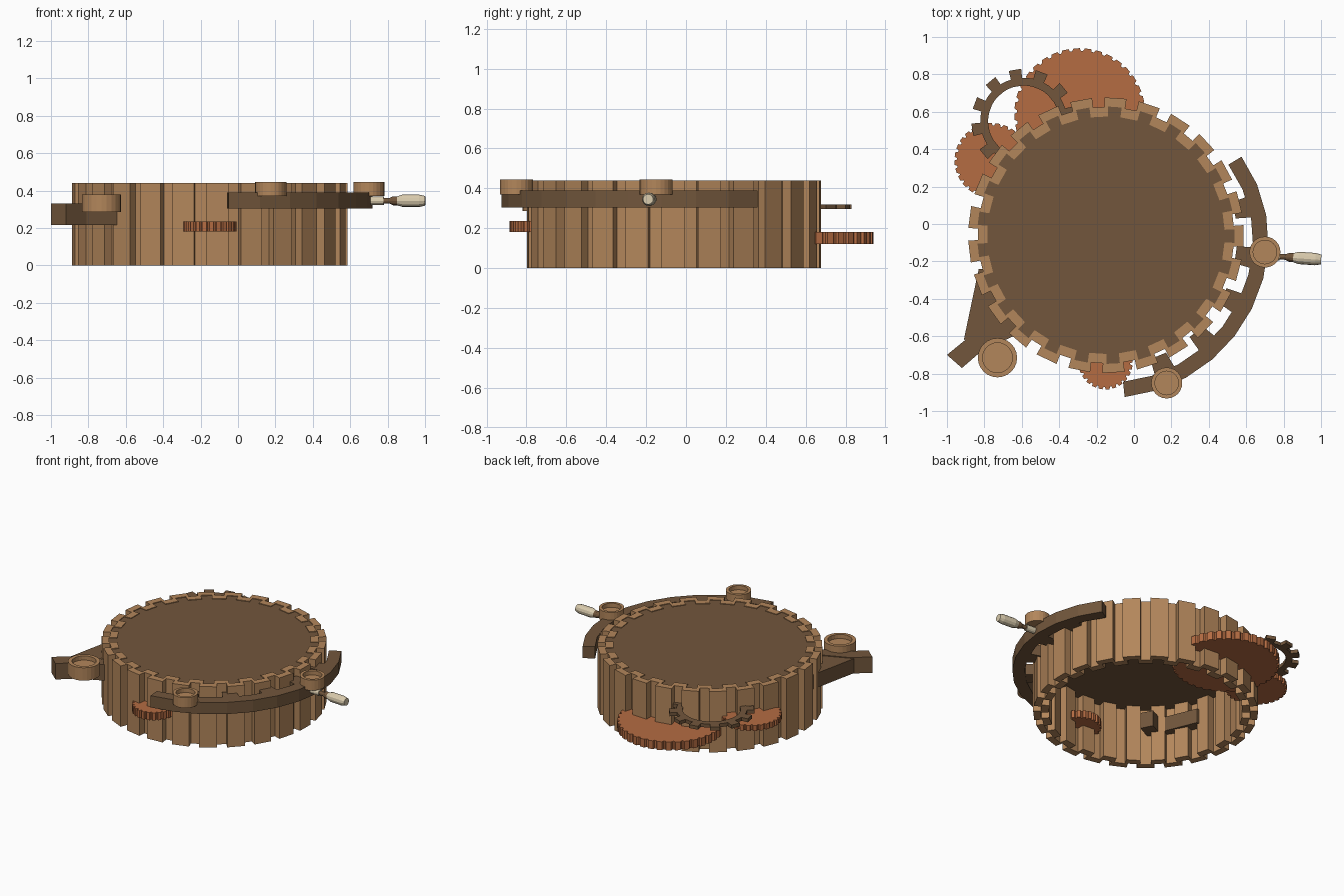
import bpy, bmesh, math
from mathutils import Vector

if "Cube" in bpy.data.objects:
    bpy.data.objects.remove(bpy.data.objects["Cube"])

def material(name, color):
    m = bpy.data.materials.new(name)
    m.diffuse_color = (*color, 1)
    m.use_nodes = True
    m.node_tree.nodes["Principled BSDF"].inputs["Base Color"].default_value = m.diffuse_color
    return m

LIGHT = material("light_wood", (0.45, 0.24, 0.105))
DARK = material("dark_wood", (0.168, 0.094, 0.045))
RUST = material("rust_wood", (0.46, 0.15, 0.055))
CREAM = material("cream", (0.70, 0.60, 0.42))

def finish(name, bm, mat, loc=(0, 0, 0)):
    bmesh.ops.recalc_face_normals(bm, faces=bm.faces)
    me = bpy.data.meshes.new(name)
    bm.to_mesh(me)
    bm.free()
    me.materials.append(mat)
    ob = bpy.data.objects.new(name, me)
    ob.location = loc
    bpy.context.collection.objects.link(ob)
    return ob

def prism(name, pts, z0, z1, mat, loc=(0, 0)):
    """Extrude a closed outline from z0 to z1."""
    bm = bmesh.new()
    lo = [bm.verts.new((x, y, z0)) for x, y in pts]
    hi = [bm.verts.new((x, y, z1)) for x, y in pts]
    n = len(pts)
    bm.faces.new(lo)
    bm.faces.new(hi)
    for i in range(n):
        j = (i + 1) % n
        bm.faces.new((lo[i], lo[j], hi[j], hi[i]))
    return finish(name, bm, mat, (*loc, 0))

def ring(name, outer, inner, z0, z1, mat, loc=(0, 0)):
    """Hollow wall between two matching outlines."""
    bm = bmesh.new()
    loops = [[bm.verts.new((x, y, z)) for x, y in p]
             for p, z in ((outer, z0), (outer, z1), (inner, z1), (inner, z0))]
    n = len(outer)
    for k in range(4):
        a, b = loops[k], loops[(k + 1) % 4]
        for i in range(n):
            j = (i + 1) % n
            bm.faces.new((a[i], a[j], b[j], b[i]))
    return finish(name, bm, mat, (*loc, 0))

def polar(r, a):
    return (r * math.cos(a), r * math.sin(a))

def toothed(n, steps, turn=0):
    """Outline repeating (fraction, radius) steps n times."""
    return [polar(r, math.tau * (i + f + turn) / n) for i in range(n) for f, r in steps]

def spin(name, profile, n, mat, loc, axis=(0, 0, 1)):
    """Closed solid of revolution from (radius, height) points."""
    bm = bmesh.new()
    q = Vector((0, 0, 1)).rotation_difference(Vector(axis))
    loops = [[bm.verts.new(q @ Vector((*polar(r, math.tau * i / n), h))) for i in range(n)]
             for r, h in profile]
    for a, b in zip(loops, loops[1:]):
        for i in range(n):
            j = (i + 1) % n
            bm.faces.new((a[i], a[j], b[j], b[i]))
    bm.faces.new(loops[0])
    bm.faces.new(loops[-1])
    return finish(name, bm, mat, loc)

# Drum: corrugated wall, open below, closed by a plate near the top
C = (-0.15, -0.06)
TEETH = 25
turn = 86 / 360 * TEETH - .32
outer = toothed(TEETH, [(0, .737), (.64, .737), (.64, .685), (1, .685)], turn)
inner = toothed(TEETH, [(.11, .688), (.53, .688), (.53, .635), (1.11, .635)], turn)
ring("drum_wall", outer, inner, 0, 0.44, LIGHT, C)
prism("drum_plate", inner, 0.41, 0.435, DARK, C)

# Rust gears poking through the wall
for name, x, y, r, n, z0, z1 in (("large_gear", -.29, .59, .35, 36, .12, .18),
                                 ("medium_gear", -.76, .34, .20, 28, .22, .26),
                                 ("small_gear", -.152, -.74, .145, 24, .18, .235)):
    prism(name, toothed(n, [(0, r), (.55, r), (.7, r - .014), (.9, r - .014)]),
          z0, z1, RUST, (x, y))

# Thin open ring gear
steps = [(-.23, .28), (.23, .28), (.25, .232), (.5, .232), (.75, .232)]
ring("ring_gear", toothed(12, steps, .32), toothed(12, [(f, .19) for f, r in steps], .32),
     .295, .32, DARK, (-.59, .55))

# Curved rail around the right side, with wide spacer blocks to the drum
A = (-.14, -.07)
angles = [math.radians(-84 + 115 * i / 10) for i in range(11)]
tuck = [0] * 8 + [.005, .014, .026]
rail = list(zip(angles, tuck))
prism("curved_rail", [polar(.86 - t, a) for a, t in rail]
      + [polar(.778 - t, a) for a, t in reversed(rail)], .305, .39, DARK, A)
for i, deg in enumerate((12, -8, -27, -47, -67)):
    a = math.radians(deg)
    pts = []
    for r, s in ((.69, -.045), (.80, -.06), (.80, .06), (.69, .045)):
        pts.append((r * math.cos(a) - s * math.sin(a), r * math.sin(a) + s * math.cos(a)))
    prism(f"rail_spacer_{i + 1}", pts, .308, .387, DARK, A)

# Round cups with recessed tops
for i, (x, y, r, z0, z1) in enumerate(((.70, -.15, .083, .37, .445),
                                       (.175, -.85, .083, .37, .445),
                                       (-.73, -.715, .105, .285, .378))):
    k = .76 * r
    spin(f"cup_{i + 1}", [(r, z0), (r, z1), (k, z1), (k, z1 - .03)], 24, LIGHT, (x, y, 0))

# Crank handle
d = (.28, -.02, 0)
start = (.72, -.17, .345)
spin("handle_sleeve", [(.022, -.04), (.022, .06)], 12, CREAM, start, d)
spin("handle_shaft", [(.015, .05), (.015, .09), (.024, .11), (.024, .135)], 12, DARK, start, d)
spin("handle_grip", [(.022, .125), (.033, .16), (.033, .25), (.026, .281)], 12, CREAM, start, d)

# Left support arm: bent beam running into the drum, and its wedge brace
prism("support_arm", [(-1, -.70), (-.92, -.77), (-.81, -.675), (-.60, -.58),
                      (-.50, -.53), (-.54, -.45), (-.70, -.53), (-.89, -.61)], .215, .33, DARK)
prism("support_brace", [(-.91, -.62), (-.83, -.24), (-.74, -.24), (-.62, -.53)], .22, .325, DARK)
